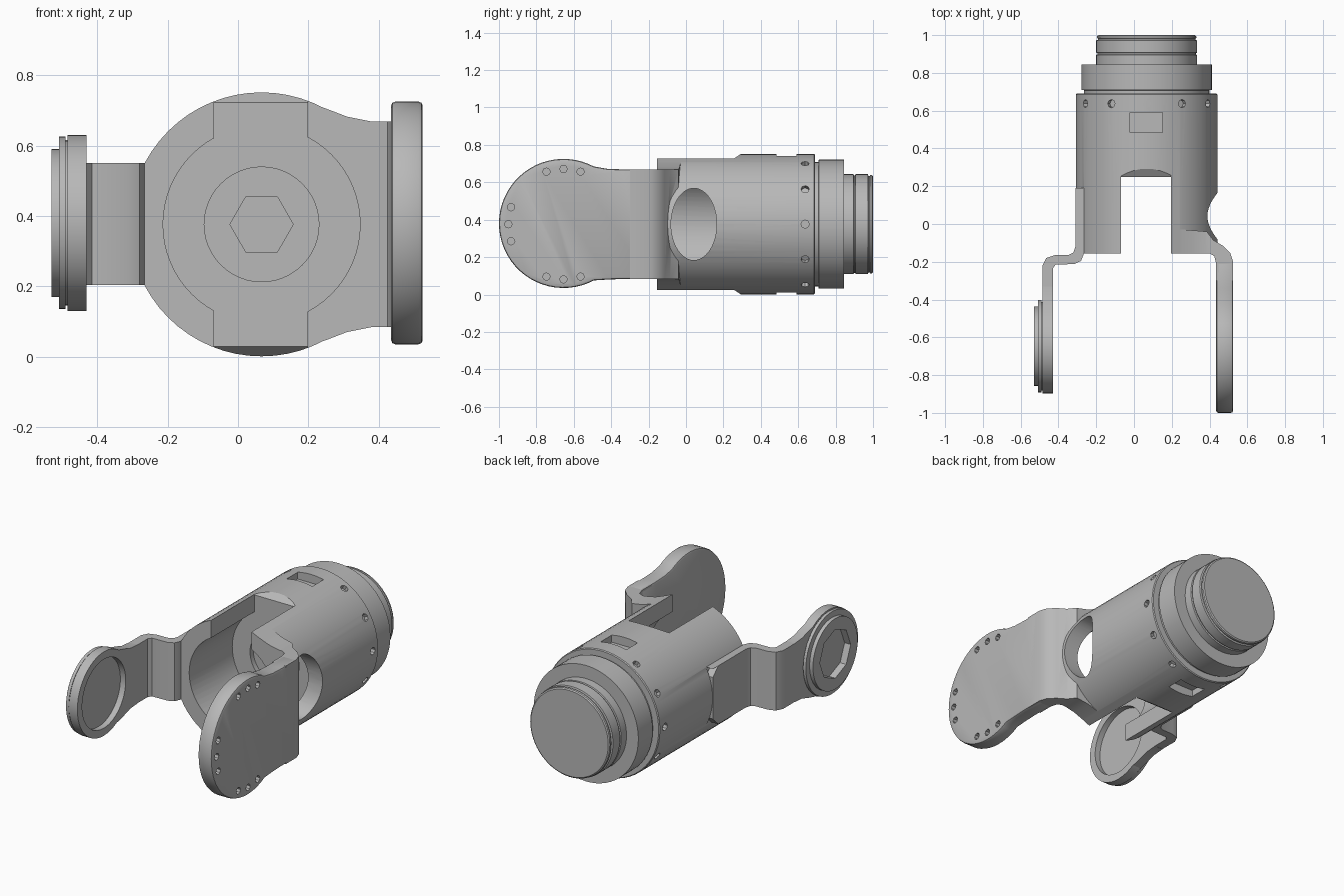
import bpy, bmesh
from math import sin, cos, pi, radians
from mathutils import Vector

cube = bpy.data.objects.get("Cube")
if cube:
    bpy.data.objects.remove(cube, do_unlink=True)

CX, CZ = 0.067, 0.376      # axis of the housing
DISC_Y, PLATE_Y = -0.647, -0.655

metal = bpy.data.materials.new("grey_metal")
metal.use_nodes = True
grey = (0.48, 0.48, 0.48, 1)
metal.diffuse_color = grey
metal.node_tree.nodes["Principled BSDF"].inputs["Base Color"].default_value = grey


def finish(name, bm):
    bmesh.ops.recalc_face_normals(bm, faces=bm.faces)
    mesh = bpy.data.meshes.new(name)
    bm.to_mesh(mesh)
    bm.free()
    mesh.materials.append(metal)
    ob = bpy.data.objects.new(name, mesh)
    bpy.context.collection.objects.link(ob)
    return ob


def prism(name, axis, lo, hi, *outlines):
    """Extrude flat outlines along x (y,z), y (x,z) or z (x,y)."""
    place = {"x": lambda a, b: (lo, a, b),
             "y": lambda a, b: (a, lo, b),
             "z": lambda a, b: (a, b, lo)}[axis]
    step = Vector([hi - lo if k == axis else 0 for k in "xyz"])
    bm = bmesh.new()
    for pts in outlines:
        face = bm.faces.new([bm.verts.new(place(*p)) for p in pts])
        new = bmesh.ops.extrude_face_region(bm, geom=[face])["geom"]
        bmesh.ops.translate(bm, vec=step, verts=[v for v in new if isinstance(v, bmesh.types.BMVert)])
    return finish(name, bm)


def lathe(name, profile, steps=64):
    """Turn a (radius, y) profile around the housing axis."""
    bm = bmesh.new()
    vs = [bm.verts.new((CX + r, y, CZ)) for r, y in profile]
    edges = [bm.edges.new(pair) for pair in zip(vs, vs[1:])]
    bmesh.ops.spin(bm, geom=vs + edges, cent=(CX, 0, CZ), axis=(0, 1, 0),
                   angle=2 * pi, steps=steps)
    bmesh.ops.remove_doubles(bm, verts=bm.verts, dist=1e-4)
    return finish(name, bm)


def oval(a, b, ra, rb=None, n=48, start=0, end=360):
    rb = rb or ra
    count = n if end - start == 360 else n + 1
    ts = [radians(start + (end - start) * i / n) for i in range(count)]
    return [(a + ra * cos(t), b + rb * sin(t)) for t in ts]


def rect(a0, a1, b0, b1):
    return [(a0, b0), (a1, b0), (a1, b1), (a0, b1)]


def mirror_z(upper):
    """Close an upper outline with its reflection across the axis height."""
    return upper + [(a, 2 * CZ - b) for a, b in reversed(upper)]


def apply(ob):
    dg = bpy.context.evaluated_depsgraph_get()
    mesh = bpy.data.meshes.new_from_object(ob.evaluated_get(dg))
    ob.modifiers.clear()
    ob.data = mesh


def combine(ob, tool, op="DIFFERENCE"):
    mod = ob.modifiers.new("bool", "BOOLEAN")
    mod.operation, mod.solver, mod.object = op, "EXACT", tool
    apply(ob)
    bpy.data.objects.remove(tool, do_unlink=True)


def bevel(ob, width):
    mod = ob.modifiers.new("bevel", "BEVEL")
    mod.width, mod.segments, mod.limit_method = width, 2, "ANGLE"
    mod.angle_limit = radians(60)
    apply(ob)


# Forked housing with the flared bracket root
housing = lathe("housing", [(0, -0.155), (0.375, -0.155), (0.375, 0.685), (0.37, 0.69), (0, 0.69)])
flare = prism("flare", "z", 0, 0.76, [
    (0.15, -0.155), (0.40, -0.155), (0.425, -0.17), (0.435, -0.21), (0.435, -0.3), (0.525, -0.3),
    (0.525, -0.2), (0.51, -0.155), (0.47, -0.115), (0.42, -0.085), (0.385, -0.04), (0.15, -0.02)])
combine(flare, prism("flare_outline", "y", -0.4, 0.1, mirror_z([
    (0.1, 0.70), (0.2, 0.722), (0.25, 0.705), (0.31, 0.682), (0.38, 0.668), (0.6, 0.668)])), "INTERSECT")
combine(housing, flare, "UNION")

# Bore, fork slot, side window and flat seat
combine(housing, prism("bore", "y", -0.3, 0.25, oval(CX, CZ, 0.28, n=64)))
combine(housing, prism("slot", "z", -0.1, 0.9, rect(-0.068, 0.197, -0.5, 0.25)))
combine(housing, prism("slot_chamfer", "x", -0.068, 0.197,
                       [(0.2, 0.722), (0.249, 0.722), (0.3, 0.756), (0.3, 0.8), (0.2, 0.8)],
                       [(0.2, 0.03), (0.249, 0.03), (0.3, -0.004), (0.3, -0.05), (0.2, -0.05)]))
combine(housing, prism("side_window", "x", 0.22, 0.6, oval(0.042, CZ, 0.122, 0.192)))
combine(housing, prism("arm_seat", "x", -0.5, -0.266, rect(-0.4, 0.19, -0.1, 0.9)))
combine(housing, prism("floor_recess", "y", 0.2, 0.28, oval(CX, CZ, 0.163)))
combine(housing, prism("floor_socket", "y", 0.2, 0.31, oval(CX, CZ, 0.09, n=6)))

# Rectangular pockets above and below, and a ring of screw holes
for lo, hi in ((0.70, 0.8), (-0.05, 0.05)):
    combine(housing, prism("pocket", "z", lo, hi, rect(-0.02, 0.15, 0.485, 0.59)))
bm = bmesh.new()
for i in range(12):
    t = i * pi / 6
    out = Vector((cos(t), 0, sin(t)))
    rot = out.to_track_quat("Z", "Y").to_matrix().to_4x4()
    rot.translation = Vector((CX, 0.637, CZ)) + out * 0.375
    bmesh.ops.create_cone(bm, cap_ends=True, segments=8, radius1=0.022, radius2=0.022,
                          depth=0.05, matrix=rot)
combine(housing, finish("screw_holes", bm))

# Collar and end cap
collar = lathe("collar", [(0, 0.68), (0.332, 0.68), (0.332, 0.708), (0.345, 0.71), (0.345, 0.845), (0, 0.845)])
end_cap = lathe("end_cap", [(0, 0.84), (0.267, 0.84), (0.267, 0.895), (0.26, 0.898), (0.26, 0.904),
                            (0.267, 0.907), (0.267, 0.972), (0.258, 0.975), (0.258, 0.982),
                            (0.264, 0.985), (0.262, 0.995), (0.255, 1), (0, 1)])

# Large rounded side plate with three groups of blind holes
neck = [(-0.2, 0.668), (-0.34, 0.669), (-0.42, 0.672)]
arc = oval(PLATE_Y, CZ + 0.004, 0.345, n=40, start=62, end=298)
large_plate = prism("large_side_plate", "x", 0.435, 0.525,
                    neck + arc + [(y, 2 * CZ - z) for y, z in reversed(neck)])
bevel(large_plate, 0.012)
holes = [oval(PLATE_Y + 0.295 * cos(radians(a)), CZ + 0.295 * sin(radians(a)), 0.02, n=8)
         for mid in (90, 180, 270) for a in (mid - 18, mid, mid + 18)]
combine(large_plate, prism("plate_holes", "x", 0.495, 0.6, *holes))

# Thin cranked arm
thin_arm = prism("thin_arm", "z", 0.203, 0.55, [
    (-0.266, 0.19), (-0.31, 0.19), (-0.31, -0.12), (-0.32, -0.15), (-0.345, -0.163), (-0.42, -0.165),
    (-0.465, -0.18), (-0.485, -0.22), (-0.485, -0.45), (-0.43, -0.45), (-0.43, -0.235),
    (-0.415, -0.215), (-0.315, -0.212), (-0.28, -0.195), (-0.266, -0.16)])
corners = [[(0.14, z), (0.2, z), (0.2, z + s * 0.06)] for z, s in ((0.203, 1), (0.55, -1))]
for y_z in corners:
    y_z[0] = (0.14, y_z[0][1] - 0.0001)
    combine(thin_arm, prism("corner_cut", "x", -0.4, -0.2, y_z))

# Thin arm's round end, hollow on the inside
arm_disc = prism("arm_disc", "x", -0.485, -0.43, oval(DISC_Y, CZ + 0.004, 0.25))
combine(arm_disc, prism("arm_neck", "x", -0.485, -0.43,
                        mirror_z([(-0.33, 0.55), (-0.40, 0.556), (-0.46, 0.575), (-0.52, 0.59)])), "UNION")
combine(arm_disc, prism("disc_recess", "x", -0.465, -0.4, oval(DISC_Y, CZ + 0.004, 0.205)))
combine(thin_arm, prism("arm_trim", "x", -0.6, -0.4, oval(DISC_Y, CZ + 0.004, 0.24)))

# Stepped outer boss on the round end
boss = prism("outer_boss", "x", -0.495, -0.475, oval(DISC_Y, CZ + 0.004, 0.235))
for lo, hi, r in ((-0.508, -0.49, 0.245), (-0.53, -0.505, 0.21)):
    combine(boss, prism("boss_step", "x", lo, hi, oval(DISC_Y, CZ + 0.004, r)), "UNION")
combine(boss, prism("boss_recess", "x", -0.6, -0.49, oval(DISC_Y, CZ + 0.004, 0.145, n=8)))

# Smooth shading with sharp edges kept
bpy.ops.object.select_all(action="DESELECT")
parts = [housing, collar, end_cap, large_plate, thin_arm, arm_disc, boss]
for ob in parts:
    ob.select_set(True)
bpy.context.view_layer.objects.active = housing
bpy.ops.object.shade_smooth_by_angle(angle=radians(30))
